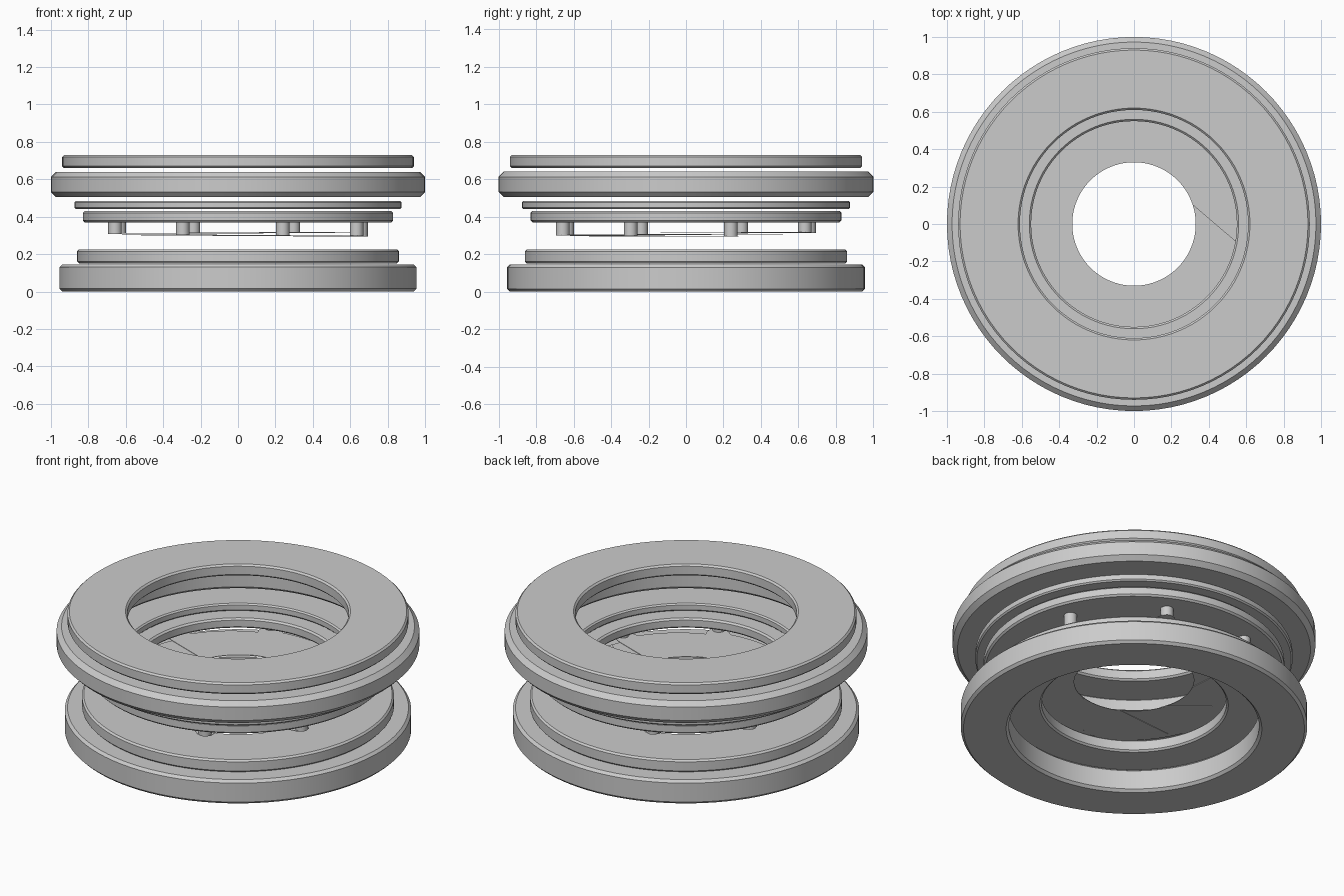
import bpy, bmesh
from math import radians, cos, sin

cube = bpy.data.objects.get("Cube")
if cube:
    bpy.data.objects.remove(cube)

grey = bpy.data.materials.new("satin_grey")
grey.use_nodes = True
colour = (0.6, 0.6, 0.6, 1)
grey.diffuse_color = colour
grey.node_tree.nodes["Principled BSDF"].inputs["Base Color"].default_value = colour


def finish(name, bm, smooth=True):
    bmesh.ops.recalc_face_normals(bm, faces=bm.faces)
    mesh = bpy.data.meshes.new(name)
    bm.to_mesh(mesh)
    bm.free()
    mesh.materials.append(grey)
    obj = bpy.data.objects.new(name, mesh)
    bpy.context.collection.objects.link(obj)
    if smooth:
        bpy.ops.object.select_all(action='DESELECT')
        obj.select_set(True)
        bpy.context.view_layer.objects.active = obj
        bpy.ops.object.shade_smooth_by_angle(angle=radians(25))
    return obj


def polar(r, degrees, z=0.0):
    return (r * cos(radians(degrees)), r * sin(radians(degrees)), z)


def ring(name, z0, z1, outer, inner, c, ci, steps=96):
    """Chamfered ring: an eight-sided profile spun around z."""
    profile = [(inner + ci, z0), (outer - c, z0), (outer, z0 + c), (outer, z1 - c),
               (outer - c, z1), (inner + ci, z1), (inner, z1 - ci), (inner, z0 + ci)]
    bm = bmesh.new()
    loops = [[bm.verts.new(polar(r, 360 * i / steps, z)) for r, z in profile]
             for i in range(steps)]
    n = len(profile)
    for i in range(steps):
        a, b = loops[i], loops[(i + 1) % steps]
        for j in range(n):
            k = (j + 1) % n
            bm.faces.new((a[j], b[j], b[k], a[k]))
    finish(name, bm)


# Stacked rings, bottom to top
ring("base_ring", 0.0, 0.145, 0.955, 0.69, 0.015, 0.015)
ring("lower_ring", 0.15, 0.225, 0.86, 0.51, 0.01, 0.01)
ring("blade_carrier_ring", 0.37, 0.43, 0.83, 0.55, 0.01, 0.01)
ring("spacer_ring", 0.44, 0.485, 0.875, 0.625, 0.008, 0.008)
ring("grip_ring", 0.505, 0.64, 1.0, 0.77, 0.027, 0.015)
ring("top_ring", 0.66, 0.73, 0.94, 0.61, 0.01, 0.01)


def arc(r0, r1, a0, a1, steps):
    return [polar(r0 + (r1 - r0) * i / steps, a0 + (a1 - a0) * i / steps)
            for i in range(steps + 1)]


# Overlapping iris blades in a rising spiral, each hung from a pin
for i in range(8):
    angle = 20 - 45 * i
    z = 0.295 + 0.0028 * i

    outline = (arc(0.72, 0.72, angle + 3, angle - 3, 2)
               + arc(0.66, 0.61, angle - 7, angle - 78, 16)
               + arc(0.33, 0.33, angle - 47, angle + 5, 16)
               + [polar(0.66, angle + 5)])
    bm = bmesh.new()
    face = bm.faces.new([bm.verts.new(p) for p in outline])
    top = bmesh.ops.extrude_face_region(bm, geom=[face])["geom"]
    bmesh.ops.translate(bm, vec=(0, 0, 0.0026),
                        verts=[v for v in top if isinstance(v, bmesh.types.BMVert)])
    bmesh.ops.translate(bm, vec=(0, 0, z), verts=bm.verts)
    finish(f"iris_blade_{i + 1}", bm, smooth=False)

    bm = bmesh.new()
    bmesh.ops.create_cone(bm, cap_ends=True, segments=24, radius1=0.036,
                          radius2=0.036, depth=0.372 - z)
    bmesh.ops.translate(bm, vec=polar(0.7, angle, (0.372 + z) / 2), verts=bm.verts)
    finish(f"blade_pin_{i + 1}", bm)
